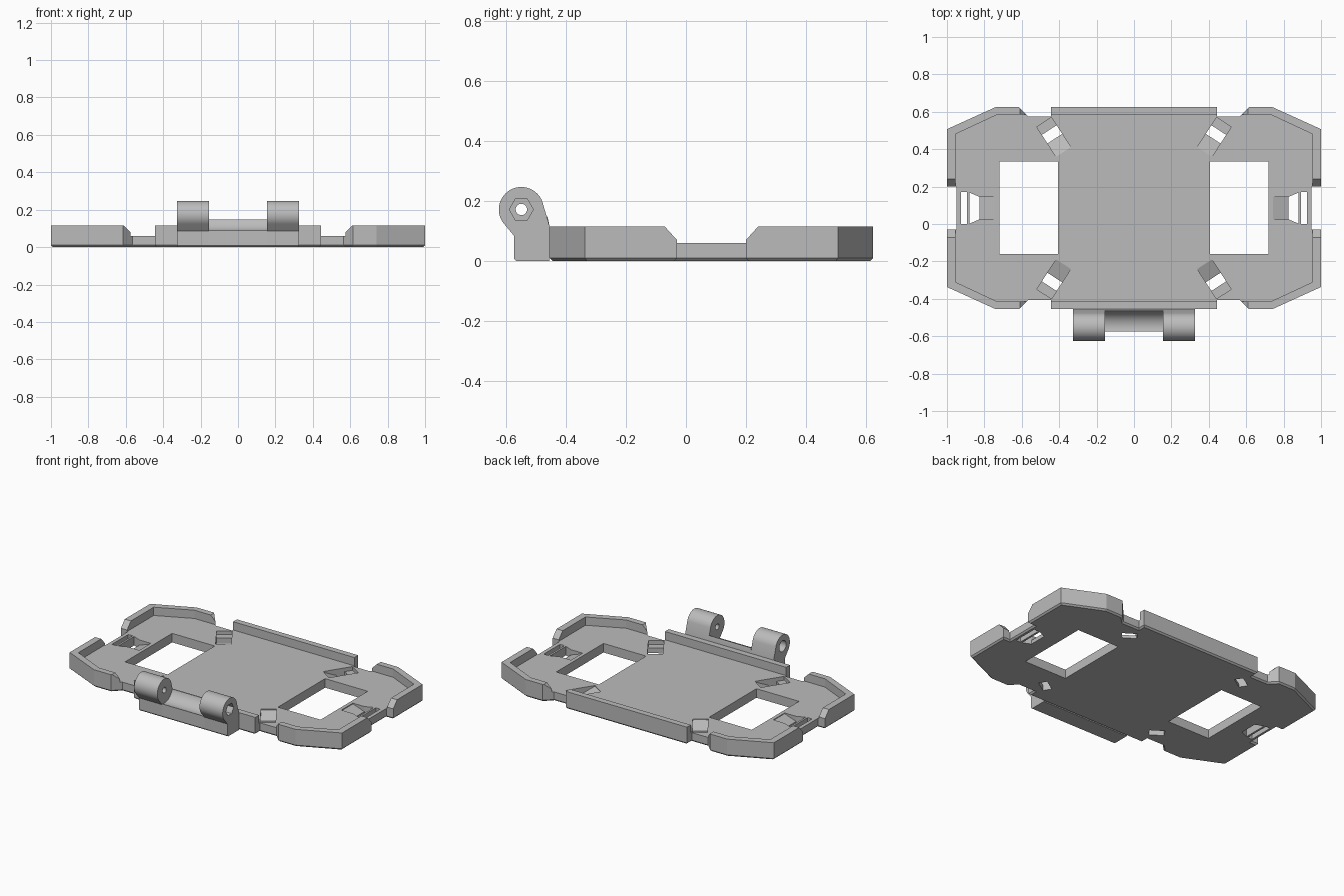
import bpy, bmesh
from math import sin, cos, radians, atan2

if "Cube" in bpy.data.objects:
    bpy.data.objects.remove(bpy.data.objects["Cube"], do_unlink=True)

CY = 0.085      # middle of the tray in y
FLOOR = 0.06    # height of the tray floor
RIM = 0.115     # height of the rim

grey = bpy.data.materials.new("light grey")
grey.use_nodes = True
colour = (0.5, 0.5, 0.5, 1)
grey.diffuse_color = colour
grey.node_tree.nodes["Principled BSDF"].inputs["Base Color"].default_value = colour


def prism(name, pts, axis, a, b, chamfer=0):
    """Extrude a flat profile along an axis from a to b."""
    place = {"x": lambda p, t: (t, p[0], p[1]),
             "y": lambda p, t: (p[0], t, p[1]),
             "z": lambda p, t: (p[0], p[1], t)}[axis]
    bm = bmesh.new()
    low = [bm.verts.new(place(p, a)) for p in pts]
    high = [bm.verts.new(place(p, b)) for p in pts]
    bottom = bm.faces.new(low)
    bm.faces.new(high)
    for i in range(len(pts)):
        j = (i + 1) % len(pts)
        bm.faces.new((low[i], low[j], high[j], high[i]))
    bmesh.ops.recalc_face_normals(bm, faces=bm.faces)
    if chamfer:
        bmesh.ops.bevel(bm, geom=list(bottom.edges), offset=chamfer,
                        segments=1, affect='EDGES')
    mesh = bpy.data.meshes.new(name)
    bm.to_mesh(mesh)
    bm.free()
    mesh.materials.append(grey)
    obj = bpy.data.objects.new(name, mesh)
    bpy.context.collection.objects.link(obj)
    return obj


def cut(obj, cutter):
    """Subtract the cutter and delete it."""
    mod = obj.modifiers.new("cut", 'BOOLEAN')
    mod.operation = 'DIFFERENCE'
    mod.solver = 'EXACT'
    mod.object = cutter
    bpy.context.view_layer.objects.active = obj
    bpy.ops.object.modifier_apply(modifier=mod.name)
    bpy.data.objects.remove(cutter, do_unlink=True)


def four_way(quarter):
    """Mirror a quarter outline, listed from the back middle to the side."""
    half = quarter + [(x, -y) for x, y in reversed(quarter)]
    full = half + [(-x, y) for x, y in reversed(half)]
    return [(x, y + CY) for x, y in full]


def rect(x0, x1, y0, y1):
    return [(x0, y0), (x1, y0), (x1, y1), (x0, y1)]


def arc(cy, cz, r, start, end, n):
    steps = [radians(start + (end - start) * i / n) for i in range(n + 1)]
    return [(cy + r * cos(t), cz + r * sin(t)) for t in steps]


# Tray with notched outline and recessed floor
outline = [(0.445, 0.54), (0.445, 0.49), (0.565, 0.49), (0.615, 0.54),
           (0.74, 0.54), (1, 0.422), (1, 0.115), (0.95, 0.115)]
tray = prism("tray", four_way(outline), "z", 0, RIM, 0.01)
cut(tray, prism("pocket", four_way([(0.73, 0.5), (0.955, 0.395)]), "z", FLOOR, 0.3))

# Sloping rim ends beside the notches
cut(tray, prism("side_slopes", [(CY - 0.115, 0.07), (CY + 0.115, 0.07),
                                (CY + 0.165, 0.125), (CY - 0.165, 0.125)], "x", -1.2, 1.2))
for s in (-1, 1):
    cut(tray, prism("end_slope", [(s * 0.45, 0.07), (s * 0.565, 0.07),
                                  (s * 0.62, 0.125), (s * 0.45, 0.125)], "y", -0.8, 0.8))
    # Large windows
    cut(tray, prism("window", rect(s * 0.405, s * 0.718, -0.16, 0.335), "z", -0.1, 0.2))
    # Side clip: ramp, flared opening, crossbar and outer slot
    ramp = [(s * 0.742, 0.1), (s * 0.742, 0.055), (s * 0.828, 0.025), (s * 0.828, 0.1)]
    cut(tray, prism("clip_ramp", ramp, "y", CY - 0.06, CY + 0.06))
    flare = [(s * 0.826, CY - 0.06), (s * 0.88, CY - 0.083),
             (s * 0.88, CY + 0.083), (s * 0.826, CY + 0.06)]
    cut(tray, prism("clip_flare", flare, "z", -0.1, 0.1))
    cut(tray, prism("clip_slot", rect(s * 0.893, s * 0.925, CY - 0.085, CY + 0.085),
                    "z", -0.1, 0.1))

# Diagonal clip slots near the four corners
slot = [(0, 0.1), (0, 0.055), (0.085, 0.02), (0.085, -0.05),
        (0.14, -0.05), (0.14, 0.035), (0.19, 0.035), (0.19, 0.1)]
angle = radians(57)
for sx in (-1, 1):
    for sy in (-1, 1):
        cutter = prism("diagonal_slot", slot, "y", -0.047, 0.047)
        cutter.location = (sx * 0.377, CY + sy * 0.3, 0)
        cutter.rotation_euler.z = atan2(sy * sin(angle), sx * cos(angle))
        bpy.context.view_layer.update()
        cut(tray, cutter)

# Hinge: two knuckles with a hollowed web between them
HY, HZ, HR = -0.55, 0.172, 0.075
back, front = -0.455, -0.575
knuckle = [(back, 0), (back, RIM)] + arc(HY, HZ, HR, 10, 220, 40) + [(front, 0.085), (front, 0.008), (front + 0.008, 0)]
web = [(back, 0), (back, RIM), (-0.462, 0.148)] + arc(HY, HZ, 0.086, -17, -106, 16) + [(front, 0.008), (front + 0.008, 0)]
parts = [prism("hinge_web", web, "x", -0.156, 0.156)]
for side, s, sides, r in (("left", 1, 6, 0.04), ("right", -1, 32, 0.036)):
    k = prism(side + "_hinge_knuckle", knuckle, "x", s * 0.155, s * 0.325)
    cut(k, prism("pin_hole", arc(HY, HZ, 0.019, 0, 345, 23), "x", s * 0.1, s * 0.4))
    # Hexagonal nut seat on one end, round screw seat on the other
    seat = arc(HY, HZ, r, 0, 360 - 360 / sides, sides - 1)
    cut(k, prism("seat", seat, "x", s * 0.265, s * 0.4))
    parts.append(k)

# Smooth the round hinge surfaces
bpy.ops.object.select_all(action='DESELECT')
for p in parts:
    p.select_set(True)
bpy.context.view_layer.objects.active = parts[0]
bpy.ops.object.shade_smooth_by_angle(angle=radians(25))
